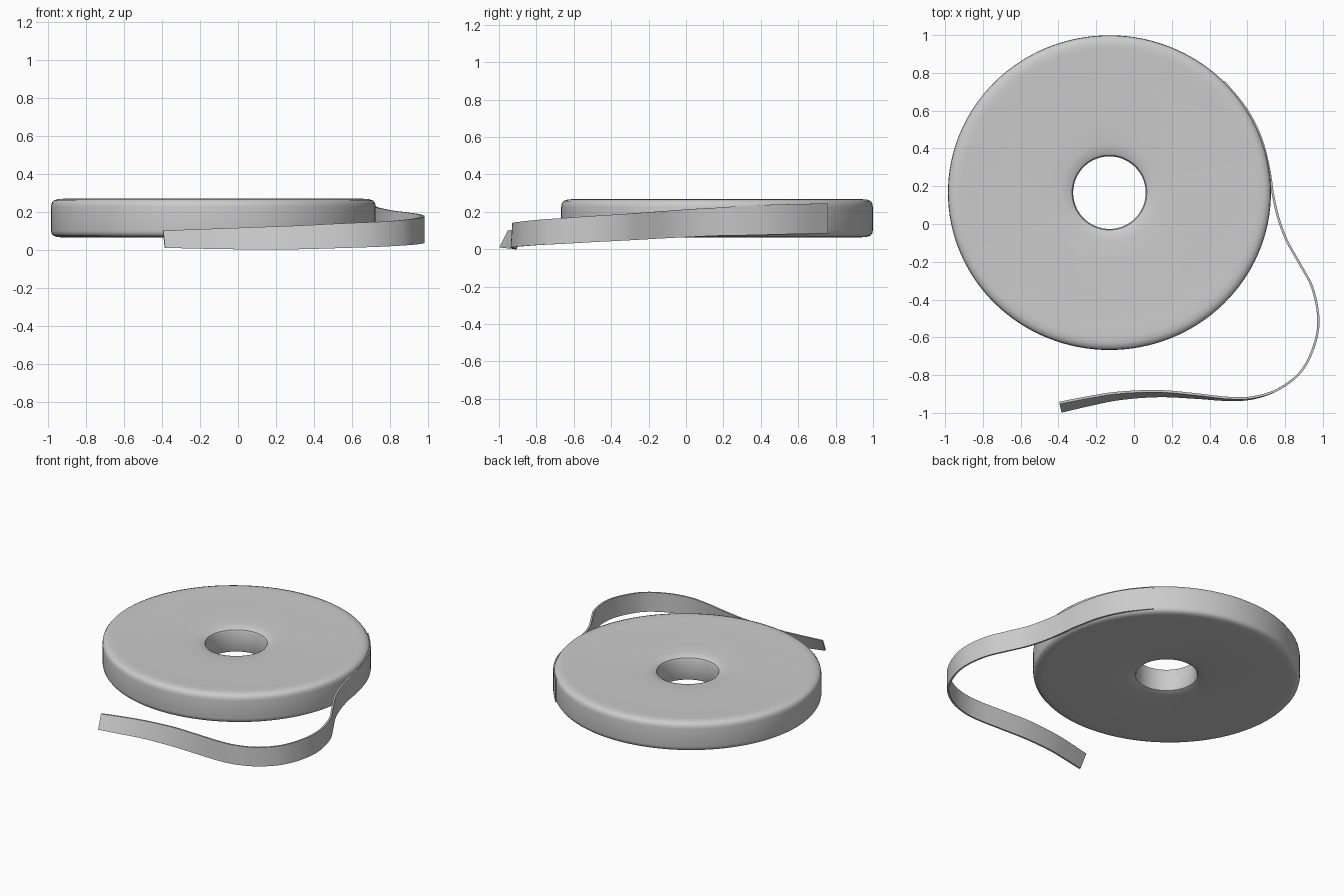
import bpy, bmesh, math
from mathutils import Vector

if "Cube" in bpy.data.objects:
    bpy.data.objects.remove(bpy.data.objects["Cube"])

mat = bpy.data.materials.new("light grey")
mat.diffuse_color = (0.6, 0.6, 0.6, 1)
mat.use_nodes = True
mat.node_tree.nodes["Principled BSDF"].inputs["Base Color"].default_value = mat.diffuse_color

CX, CY, RX, RY = -0.13, 0.166, 0.855, 0.833


def finish(bm, name, angle):
    bmesh.ops.recalc_face_normals(bm, faces=bm.faces)
    me = bpy.data.meshes.new(name)
    bm.to_mesh(me)
    bm.free()
    ob = bpy.data.objects.new(name, me)
    bpy.context.collection.objects.link(ob)
    me.materials.append(mat)
    bpy.ops.object.select_all(action='DESELECT')
    bpy.context.view_layer.objects.active = ob
    ob.select_set(True)
    bpy.ops.object.shade_smooth_by_angle(angle=math.radians(angle))
    return ob


# wound roll: closed (radius, z) profile turned around the hole
profile = [(0.192, 0.10), (0.192, 0.225), (0.198, 0.240), (0.215, 0.249),
           (0.26, 0.255), (0.36, 0.259), (0.58, 0.262), (0.74, 0.265),
           (0.79, 0.268), (0.82, 0.266), (0.842, 0.258), (0.852, 0.245),
           (0.855, 0.225), (0.855, 0.10), (0.852, 0.085), (0.842, 0.073),
           (0.82, 0.066), (0.79, 0.064), (0.58, 0.068), (0.36, 0.071),
           (0.26, 0.075), (0.215, 0.081), (0.198, 0.088)]
N = 128
bm = bmesh.new()
rings = []
for i in range(N):
    a = 2 * math.pi * i / N
    ring = []
    for r, z in profile:
        # slightly oval outside, round hole
        t = max(0, (r - 0.192) / (0.855 - 0.192))
        ry = r * (1 + t * (RY / RX - 1))
        ring.append(bm.verts.new((CX + r * math.cos(a), CY + ry * math.sin(a), z)))
    rings.append(ring)
M = len(profile)
for i in range(N):
    p, q = rings[i], rings[(i + 1) % N]
    for j in range(M):
        k = (j + 1) % M
        bm.faces.new((p[j], q[j], q[k], p[k]))
finish(bm, "wound_roll", 40)

# loose tail: x, y, bottom z, top z, sideways lean of the lower edge
rows = []
for deg, zb, zt in ((45, 0.085, 0.245), (32, 0.082, 0.242), (20, 0.078, 0.238), (8, 0.074, 0.230)):
    a = math.radians(deg)
    rows.append((CX + RX * math.cos(a), CY + RY * math.sin(a), zb, zt, 0))
rows += [(0.735, 0.16, 0.072, 0.222, 0), (0.765, 0.03, 0.066, 0.215, 0),
         (0.81, -0.09, 0.06, 0.206, 0), (0.88, -0.215, 0.053, 0.197, 0),
         (0.945, -0.34, 0.046, 0.188, 0), (0.976, -0.50, 0.038, 0.178, 0),
         (0.955, -0.64, 0.03, 0.168, 0), (0.885, -0.78, 0.023, 0.158, 0),
         (0.765, -0.875, 0.016, 0.148, 0), (0.63, -0.92, 0.011, 0.142, 0.004),
         (0.50, -0.926, 0.007, 0.136, 0.008), (0.32, -0.91, 0.002, 0.127, 0.014),
         (0.13, -0.898, 0.0, 0.12, 0.02), (-0.08, -0.91, 0.003, 0.112, 0.026),
         (-0.25, -0.94, 0.006, 0.106, 0.032), (-0.39, -0.97, 0.01, 0.10, 0.036)]


def catmull(a, b, c, d, t):
    return [0.5 * (2 * q + (r - p) * t + (2 * p - 5 * q + 4 * r - s) * t * t
                   + (3 * q - p - 3 * r + s) * t ** 3)
            for p, q, r, s in zip(a, b, c, d)]


pts = []
L = len(rows)
for i in range(L - 1):
    for s in range(6):
        pts.append(catmull(rows[max(i - 1, 0)], rows[i], rows[i + 1],
                           rows[min(i + 2, L - 1)], s / 6))
pts.append(rows[-1])

bm = bmesh.new()
HALF = 0.006
prev = None
for i, (x, y, zb, zt, lean) in enumerate(pts):
    a, b = pts[max(i - 1, 0)], pts[min(i + 1, len(pts) - 1)]
    d = Vector((b[0] - a[0], b[1] - a[1], 0)).normalized()
    n = Vector((-d.y, d.x, 0))
    c = Vector((x, y, 0))
    up = Vector((0, 0, 1))
    low, high = c + n * lean * 0.65 + up * zb, c - n * lean * 0.65 + up * zt
    sec = [bm.verts.new(v) for v in (low + n * HALF, low - n * HALF,
                                     high - n * HALF, high + n * HALF)]
    if prev:
        for j in range(4):
            k = (j + 1) % 4
            bm.faces.new((prev[j], sec[j], sec[k], prev[k]))
    else:
        bm.faces.new(sec)
    prev = sec
bm.faces.new(prev)
finish(bm, "loose_tail", 40)
